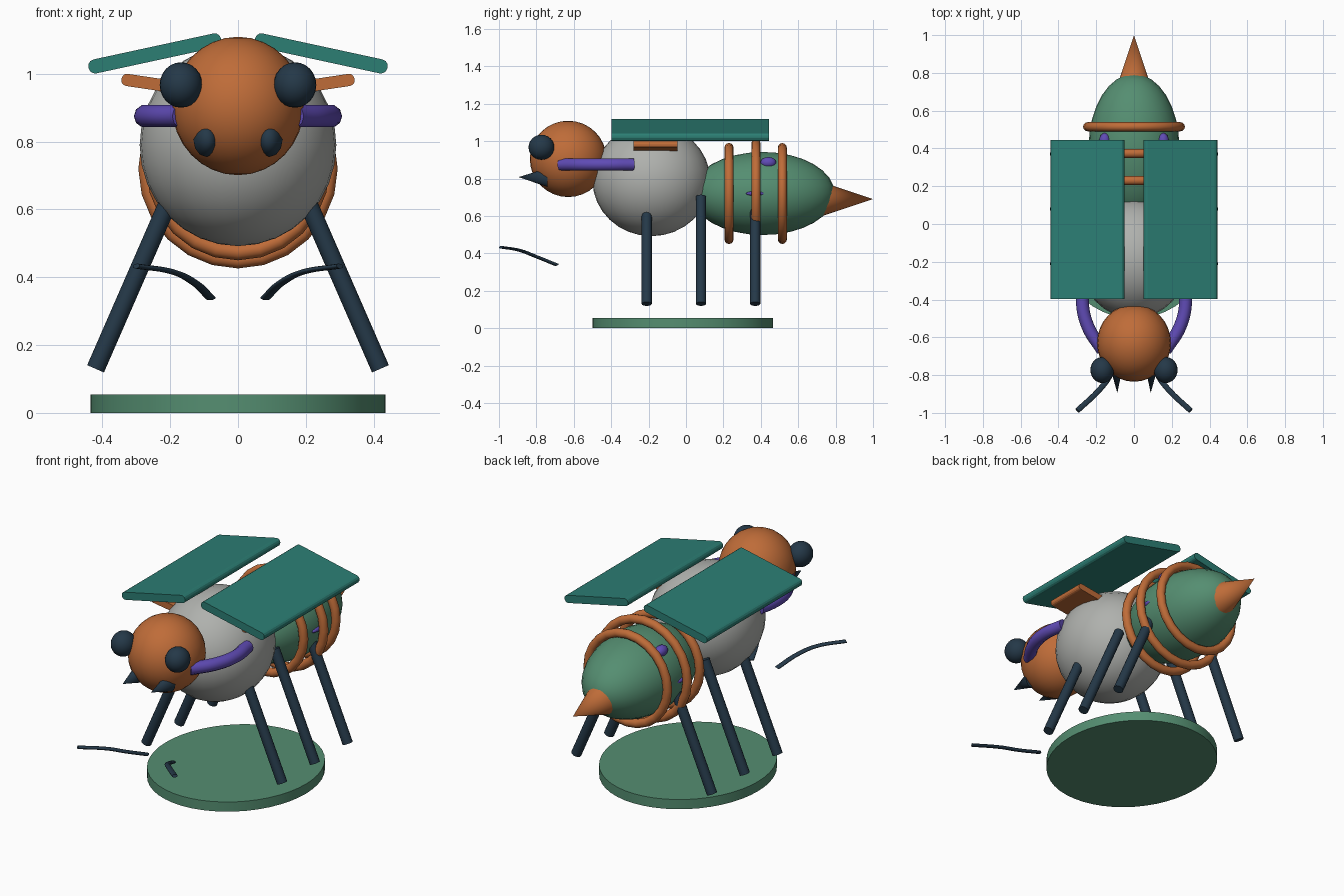
import bpy
import bmesh
from math import radians
from mathutils import Matrix, Vector

cube = bpy.data.objects.get("Cube")
if cube:
    bpy.data.objects.remove(cube, do_unlink=True)


def material(name, rgb):
    mat = bpy.data.materials.new(name)
    mat.use_nodes = True
    color = (*rgb, 1)
    mat.diffuse_color = color
    mat.node_tree.nodes["Principled BSDF"].inputs["Base Color"].default_value = color
    return mat


ORANGE = material("burnt orange", (0.52, 0.15, 0.04))
TEAL = material("teal", (0.025, 0.21, 0.175))
GREEN = material("leaf green", (0.09, 0.27, 0.165))
GREY = material("light grey", (0.43, 0.44, 0.42))
PURPLE = material("violet", (0.115, 0.07, 0.46))
DARK = material("dark slate", (0.018, 0.04, 0.065))
SIDES = (("left", 1), ("right", -1))


def finish(name, mat, smooth=True):
    """Name, colour and shade the active object."""
    obj = bpy.context.object
    obj.name = name
    obj.data.materials.clear()
    obj.data.materials.append(mat)
    if smooth:
        bpy.ops.object.shade_smooth_by_angle(angle=radians(40))
    return obj


def ellipsoid(name, mat, center, radii, segments=32):
    bpy.ops.mesh.primitive_uv_sphere_add(segments=segments, ring_count=segments // 2, location=center)
    bpy.context.object.scale = radii
    return finish(name, mat)


def tapered(name, mat, start, end, r1, r2, sides):
    """Cylinder or cone between two points."""
    a, b = Vector(start), Vector(end)
    bpy.ops.mesh.primitive_cone_add(
        vertices=sides, radius1=r1, radius2=r2, depth=(b - a).length, location=(a + b) / 2,
        rotation=(b - a).to_track_quat('Z', 'Y').to_euler())
    return finish(name, mat)


def tube(name, mat, points, radius, flatten=1):
    """Round tube along a smooth path, optionally flattened in height."""
    curve = bpy.data.curves.new(name, 'CURVE')
    curve.dimensions = '3D'
    curve.bevel_depth = radius
    curve.bevel_resolution = 3
    curve.use_fill_caps = True
    spline = curve.splines.new('BEZIER')
    spline.bezier_points.add(len(points) - 1)
    for bp, (x, y, z) in zip(spline.bezier_points, points):
        bp.co = (x, y, z / flatten)
        bp.handle_left_type = bp.handle_right_type = 'AUTO'
    obj = bpy.data.objects.new(name, curve)
    bpy.context.collection.objects.link(obj)
    obj.scale.z = flatten
    bpy.ops.object.select_all(action='DESELECT')
    obj.select_set(True)
    bpy.context.view_layer.objects.active = obj
    bpy.ops.object.convert(target='MESH')
    return finish(name, mat)


def plate(name, mat, center, size, tilt):
    """Slab whose long edges are rounded, tilted around the y axis."""
    bm = bmesh.new()
    bmesh.ops.create_cube(bm, size=1, matrix=Matrix.Diagonal((*size, 1)))
    long_edges = [e for e in bm.edges
                  if abs(e.verts[0].co.y - e.verts[1].co.y) > size[1] / 2]
    bmesh.ops.bevel(bm, geom=long_edges, offset=size[2] * 0.45, segments=3,
                    profile=0.5, affect='EDGES')
    mesh = bpy.data.meshes.new(name)
    bm.to_mesh(mesh)
    bm.free()
    obj = bpy.data.objects.new(name, mesh)
    bpy.context.collection.objects.link(obj)
    obj.location = center
    obj.rotation_euler.y = tilt
    bpy.ops.object.select_all(action='DESELECT')
    obj.select_set(True)
    bpy.context.view_layer.objects.active = obj
    return finish(name, mat, smooth=False)


# Oval base
bpy.ops.mesh.primitive_cylinder_add(vertices=48, radius=1, depth=1, location=(0, -0.018, 0.027))
bpy.context.object.scale = (0.435, 0.483, 0.054)
finish("base", GREEN)

# Body and sting
ellipsoid("head", ORANGE, (0, -0.63, 0.905), (0.195, 0.205, 0.204))
ellipsoid("thorax", GREY, (0, -0.185, 0.79), (0.29, 0.315, 0.298))
ellipsoid("abdomen", GREEN, (0, 0.41, 0.72), (0.24, 0.385, 0.222))
tapered("sting", ORANGE, (0, 0.7, 0.69), (0, 1, 0.69), 0.1, 0, 24)

# Hoops around the abdomen
for i, (y, radius) in enumerate(((0.23, 0.246), (0.374, 0.27), (0.515, 0.246))):
    bpy.ops.mesh.primitive_torus_add(
        major_segments=24, minor_segments=12, major_radius=radius, minor_radius=0.024,
        location=(0, y, 0.72), rotation=(radians(90), 0, 0))
    finish(f"abdomen_hoop_{i + 1}", ORANGE)

for side, s in SIDES:
    # Eyes and jaws
    ellipsoid(f"{side}_eye", DARK, (s * 0.168, -0.773, 0.967), (0.063, 0.069, 0.067), 24)
    jaw = tapered(f"{side}_jaw", DARK, (s * 0.094, -0.74, 0.805), (s * 0.088, -0.895, 0.808), 0.05, 0, 12)
    jaw.scale.x = 0.75

    # Detached feelers and curved arms
    tube(f"{side}_feeler", DARK,
         [(s * 0.08, -0.69, 0.338), (s * 0.13, -0.807, 0.385),
          (s * 0.19, -0.885, 0.415), (s * 0.30, -0.988, 0.433)], 0.015, 0.5)
    tube(f"{side}_arm", PURPLE,
         [(s * 0.255, -0.28, 0.875), (s * 0.273, -0.41, 0.875),
          (s * 0.245, -0.54, 0.875), (s * 0.165, -0.67, 0.875)], 0.034)

    # Wings
    plate(f"{side}_wing", TEAL, (s * 0.245, 0.023, 1.06), (0.4, 0.842, 0.042), s * radians(12.2))
    plate(f"{side}_small_wing", ORANGE, (s * 0.235, -0.163, 0.968), (0.22, 0.235, 0.036), -s * radians(8.5))

    # Abdomen spots
    ellipsoid(f"{side}_upper_spot", PURPLE, (s * 0.155, 0.44, 0.885), (0.03, 0.042, 0.03), 16)
    ellipsoid(f"{side}_side_spot", PURPLE, (s * 0.235, 0.37, 0.72), (0.012, 0.05, 0.012), 16)

    # Legs
    for place, y in (("front", -0.21), ("middle", 0.08), ("hind", 0.37)):
        tapered(f"{side}_{place}_leg", DARK, (s * 0.42, y, 0.13), (s * 0.17, y, 0.703), 0.027, 0.027, 16)
